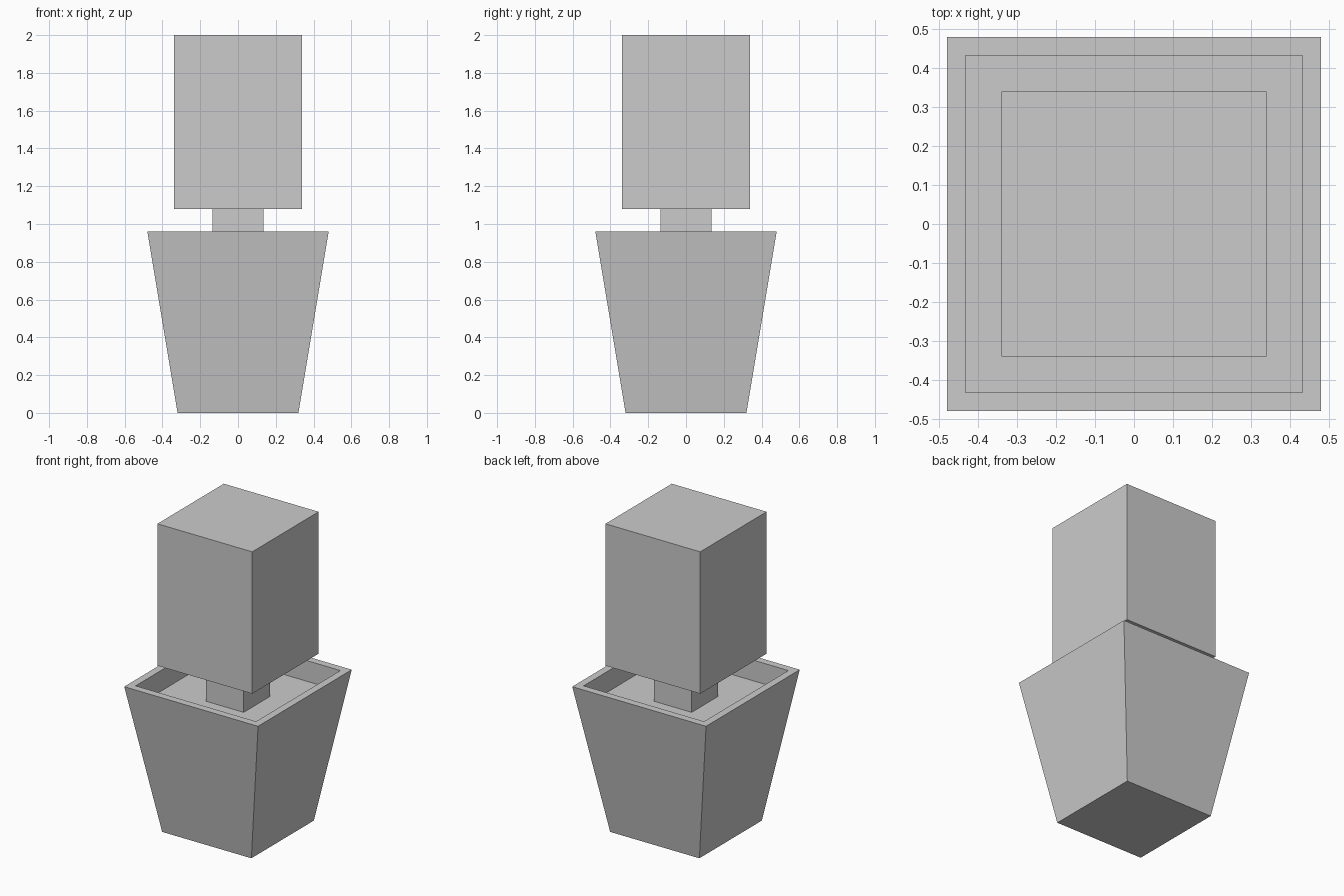
import bpy, bmesh

if "Cube" in bpy.data.objects:
    bpy.data.objects.remove(bpy.data.objects["Cube"])

def make_object(name, bm):
    bmesh.ops.recalc_face_normals(bm, faces=bm.faces)
    mesh = bpy.data.meshes.new(name)
    bm.to_mesh(mesh)
    bm.free()
    obj = bpy.data.objects.new(name, mesh)
    bpy.context.collection.objects.link(obj)
    return obj

def add_ring(bm, half, z):
    return [bm.verts.new((sx * half, sy * half, z))
            for sx, sy in ((-1, -1), (1, -1), (1, 1), (-1, 1))]

def square_loft(name, profile):
    """Closed solid through square rings given as (half width, height)."""
    bm = bmesh.new()
    rings = [add_ring(bm, h, z) for h, z in profile]
    for low, high in zip(rings, rings[1:]):
        for i in range(4):
            j = (i + 1) % 4
            bm.faces.new((low[i], low[j], high[j], high[i]))
    bm.faces.new(rings[0][::-1])
    bm.faces.new(rings[-1])
    return make_object(name, bm)

# Tapered planter with flat rim and recessed soil bed
square_loft("planter", [(0.32, 0), (0.48, 0.96), (0.432, 0.96), (0.432, 0.826)])

# Short square trunk rising from the soil
square_loft("trunk", [(0.135, 0.826), (0.135, 1.08)])

# Clipped box-shaped foliage
square_loft("foliage", [(0.34, 1.08), (0.34, 2.0)])
